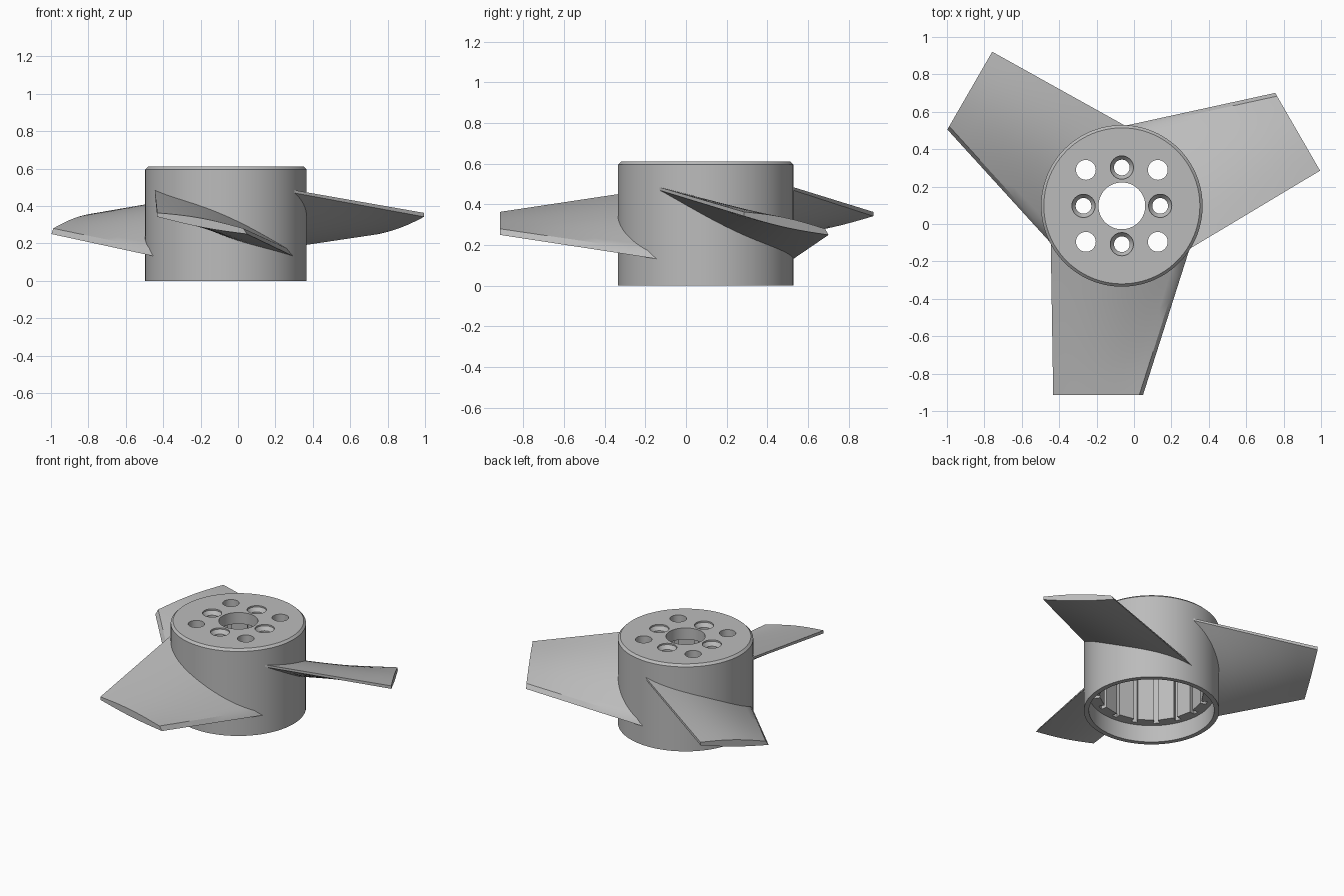
import bpy, bmesh, math
from mathutils import Matrix, Vector

if "Cube" in bpy.data.objects:
    bpy.data.objects.remove(bpy.data.objects["Cube"])

CENTRE = Vector((-0.065, 0.097, 0))
HUB_R, HUB_H = 0.432, 0.61

grey = bpy.data.materials.new("plain_grey")
grey.use_nodes = True
grey.diffuse_color = (0.5, 0.5, 0.5, 1)
grey.node_tree.nodes["Principled BSDF"].inputs["Base Color"].default_value = grey.diffuse_color


def make_object(name, bm):
    bmesh.ops.recalc_face_normals(bm, faces=bm.faces)
    mesh = bpy.data.meshes.new(name)
    bm.to_mesh(mesh)
    bm.free()
    mesh.materials.append(grey)
    obj = bpy.data.objects.new(name, mesh)
    obj.location = CENTRE
    bpy.context.collection.objects.link(obj)
    return obj


def select_only(obj):
    bpy.ops.object.select_all(action='DESELECT')
    obj.select_set(True)
    bpy.context.view_layer.objects.active = obj


def smooth(obj, degrees=30):
    select_only(obj)
    bpy.ops.object.shade_smooth_by_angle(angle=math.radians(degrees))


def lathe(bm, profile, steps=96, offset=(0, 0)):
    """Revolve a closed (radius, z) profile about a vertical axis."""
    rings = []
    for i in range(steps):
        a = math.tau * i / steps
        rings.append([bm.verts.new((offset[0] + r * math.cos(a),
                                    offset[1] + r * math.sin(a), z)) for r, z in profile])
    n = len(profile)
    for i in range(steps):
        a, b = rings[i], rings[(i + 1) % steps]
        for j in range(n):
            k = (j + 1) % n
            bm.faces.new((a[j], b[j], b[k], a[k]))


def plug(bm, profile, offset, steps=32):
    """Solid stack of circles with end caps, used as a hole cutter."""
    rings = []
    for r, z in profile:
        rings.append([bm.verts.new((offset[0] + r * math.cos(math.tau * i / steps),
                                    offset[1] + r * math.sin(math.tau * i / steps), z))
                      for i in range(steps)])
    for a, b in zip(rings, rings[1:]):
        for i in range(steps):
            k = (i + 1) % steps
            bm.faces.new((a[i], a[k], b[k], b[i]))
    bm.faces.new(rings[0])
    bm.faces.new(rings[-1])


# Hub: open cup with a chamfered top, central bore and stepped inner wall
CAP_Z = 0.53
bm = bmesh.new()
lathe(bm, [(HUB_R, 0), (HUB_R, HUB_H - 0.015), (HUB_R - 0.015, HUB_H), (0.125, HUB_H),
           (0.125, CAP_Z), (0.37, CAP_Z), (0.37, 0.12), (0.4, 0.12), (0.4, 0)])
hub = make_object("hub", bm)

# Holes in the cap: four countersunk, four plain
bm = bmesh.new()
for i in range(4):
    a = math.pi / 2 * i
    plug(bm, [(0.042, CAP_Z - 0.05), (0.042, HUB_H - 0.035), (0.062, HUB_H - 0.01),
              (0.062, HUB_H + 0.05)], (0.205 * math.cos(a), 0.205 * math.sin(a)))
    a += math.pi / 4
    plug(bm, [(0.053, CAP_Z - 0.05), (0.053, HUB_H + 0.05)],
         (0.272 * math.cos(a), 0.272 * math.sin(a)))
cutter = make_object("hole_cutter", bm)
cutter.hide_render = True
mod = hub.modifiers.new("holes", 'BOOLEAN')
mod.operation = 'DIFFERENCE'
mod.object = cutter
mod.solver = 'EXACT'
select_only(hub)
bpy.ops.object.modifier_apply(modifier=mod.name)
bpy.data.objects.remove(cutter)
smooth(hub)

# Upright bars lining the inside of the hub
BARS = 16
bm = bmesh.new()
for i in range(BARS):
    turn = Matrix.Rotation(math.tau * (i + 0.5) / BARS, 4, 'Z')
    place = turn @ Matrix.Translation((0.352, 0, (CAP_Z + 0.12) / 2))
    bmesh.ops.create_cube(bm, size=1, matrix=place @ Matrix.Diagonal((0.05, 0.105, CAP_Z - 0.12, 1)))
make_object("inner_bars", bm)


# Blades: ruled surfaces from a twisted root section to a flatter tip section
def section(s, side, tip):
    """Point at chord fraction s (0 = high edge); side 0 = top, 1 = bottom."""
    if tip:
        high, low = (-0.367, -1.012), (0.113, -1.012)
        z0, z1 = ((0.363, 0.28), (0.342, 0.25))[side]
        bulge = (0.014, -0.01)[side]
    else:
        high, low = (-0.38, -0.2), (0.363, -0.227)
        z0, z1 = ((0.485, 0.165), (0.47, 0.13))[side]
        bulge = (0.055, -0.06)[side]
    x = high[0] + (low[0] - high[0]) * s - (0.02 * s if side == 0 else 0)
    y = high[1] + (low[1] - high[1]) * s
    return Vector((x, y, z0 + (z1 - z0) * s + bulge * math.sin(math.pi * s)))


def start_on_hub(p, q, radius):
    """Where the line from p to q leaves a cylinder of the given radius."""
    d = q - p
    a = d.x ** 2 + d.y ** 2
    b = p.x * d.x + p.y * d.y
    c = p.x ** 2 + p.y ** 2 - radius ** 2
    return p + d * ((-b + math.sqrt(b * b - a * c)) / a)


CHORD, SPAN = 16, 6
for name, turn in (("front_blade", 0), ("left_blade", 120), ("right_blade", 240)):
    bm = bmesh.new()
    grids = []
    for side in (0, 1):
        grid = []
        for i in range(CHORD + 1):
            s = i / CHORD
            root, tip = section(s, side, False), section(s, side, True)
            root = start_on_hub(root, tip, HUB_R - 0.012)
            grid.append([bm.verts.new(root.lerp(tip, j / SPAN)) for j in range(SPAN + 1)])
        for i in range(CHORD):
            for j in range(SPAN):
                bm.faces.new((grid[i][j], grid[i + 1][j], grid[i + 1][j + 1], grid[i][j + 1]))
        grids.append(grid)
    top, bottom = grids
    for i in (0, CHORD):
        for j in range(SPAN):
            bm.faces.new((top[i][j], top[i][j + 1], bottom[i][j + 1], bottom[i][j]))
    for j in (0, SPAN):
        for i in range(CHORD):
            bm.faces.new((top[i][j], top[i + 1][j], bottom[i + 1][j], bottom[i][j]))
    bmesh.ops.rotate(bm, verts=bm.verts, cent=(0, 0, 0),
                     matrix=Matrix.Rotation(math.radians(turn), 3, 'Z'))
    smooth(make_object(name, bm))
